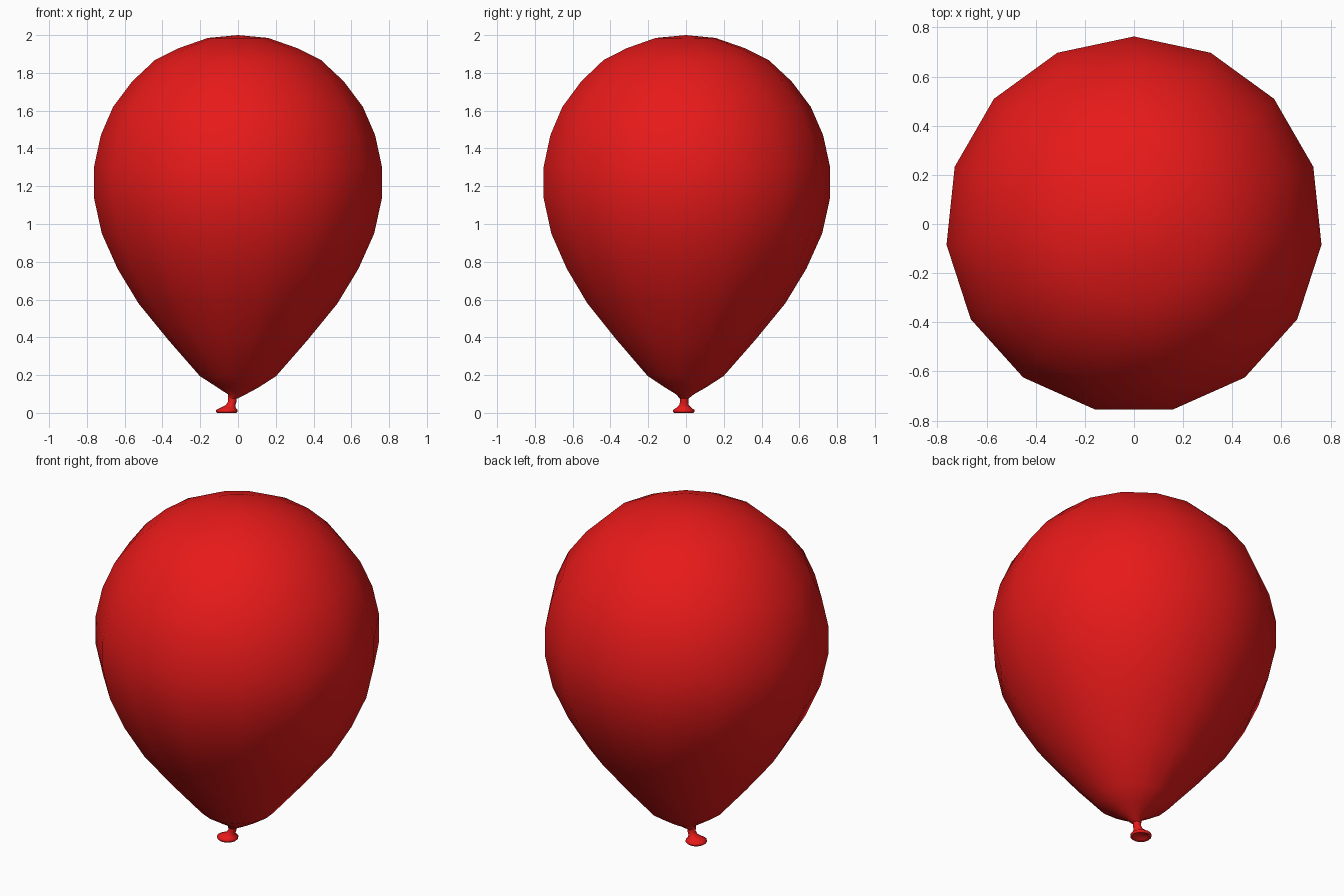
import bpy, bmesh, math

if "Cube" in bpy.data.objects:
    bpy.data.objects.remove(bpy.data.objects["Cube"])

mat = bpy.data.materials.new("red_rubber")
mat.diffuse_color = (0.8, 0.01, 0.01, 1)
mat.use_nodes = True
mat.node_tree.nodes["Principled BSDF"].inputs["Base Color"].default_value = mat.diffuse_color


def loft(name, rings, sides, top=None, bottom=None):
    """Stack rings of (z, radius, centre x, centre y), closing ends at points."""
    bm = bmesh.new()
    loops = []
    for z, r, cx, cy in rings:
        loops.append([bm.verts.new((cx + r * math.cos(math.pi / 2 + math.tau * i / sides),
                                    cy + r * math.sin(math.pi / 2 + math.tau * i / sides), z))
                      for i in range(sides)])
    for a, b in zip(loops, loops[1:]):
        for i in range(sides):
            j = (i + 1) % sides
            bm.faces.new((a[i], b[i], b[j], a[j]))
    for point, loop in ((top, loops[0]), (bottom, loops[-1])):
        if point:
            p = bm.verts.new(point)
            for i in range(sides):
                bm.faces.new((p, loop[i], loop[(i + 1) % sides]))
    bmesh.ops.recalc_face_normals(bm, faces=bm.faces)
    for f in bm.faces:
        f.smooth = True
    mesh = bpy.data.meshes.new(name)
    bm.to_mesh(mesh)
    bm.free()
    mesh.materials.append(mat)
    ob = bpy.data.objects.new(name, mesh)
    bpy.context.collection.objects.link(ob)
    return ob


# Teardrop body, fifteen sides, narrowing to the neck
body = [(1.985, 0.16), (1.93, 0.318), (1.868, 0.442), (1.755, 0.563), (1.62, 0.665),
        (1.47, 0.73), (1.30, 0.767), (1.14, 0.767), (0.95, 0.725), (0.765, 0.642),
        (0.58, 0.53), (0.385, 0.37), (0.195, 0.203), (0.135, 0.11)]
rings = [(z, r, 0, -0.004) for z, r in body]
rings += [(0.098, 0.047, -0.006, -0.006), (0.075, 0.023, -0.028, -0.01)]
loft("balloon_body", rings, 15, top=(0, 0, 2.0))

# Off-centre neck flaring to the rolled lip, hollow underneath
knot = [(0.11, 0.024, -0.029, -0.01), (0.06, 0.022, -0.03, -0.01),
        (0.04, 0.026, -0.04, -0.011), (0.024, 0.044, -0.055, -0.012),
        (0.016, 0.057, -0.059, -0.012), (0.006, 0.057, -0.059, -0.012),
        (0.0, 0.051, -0.059, -0.012), (0.01, 0.04, -0.057, -0.012)]
loft("knot_and_lip", knot, 15, bottom=(-0.05, -0.011, 0.025))
